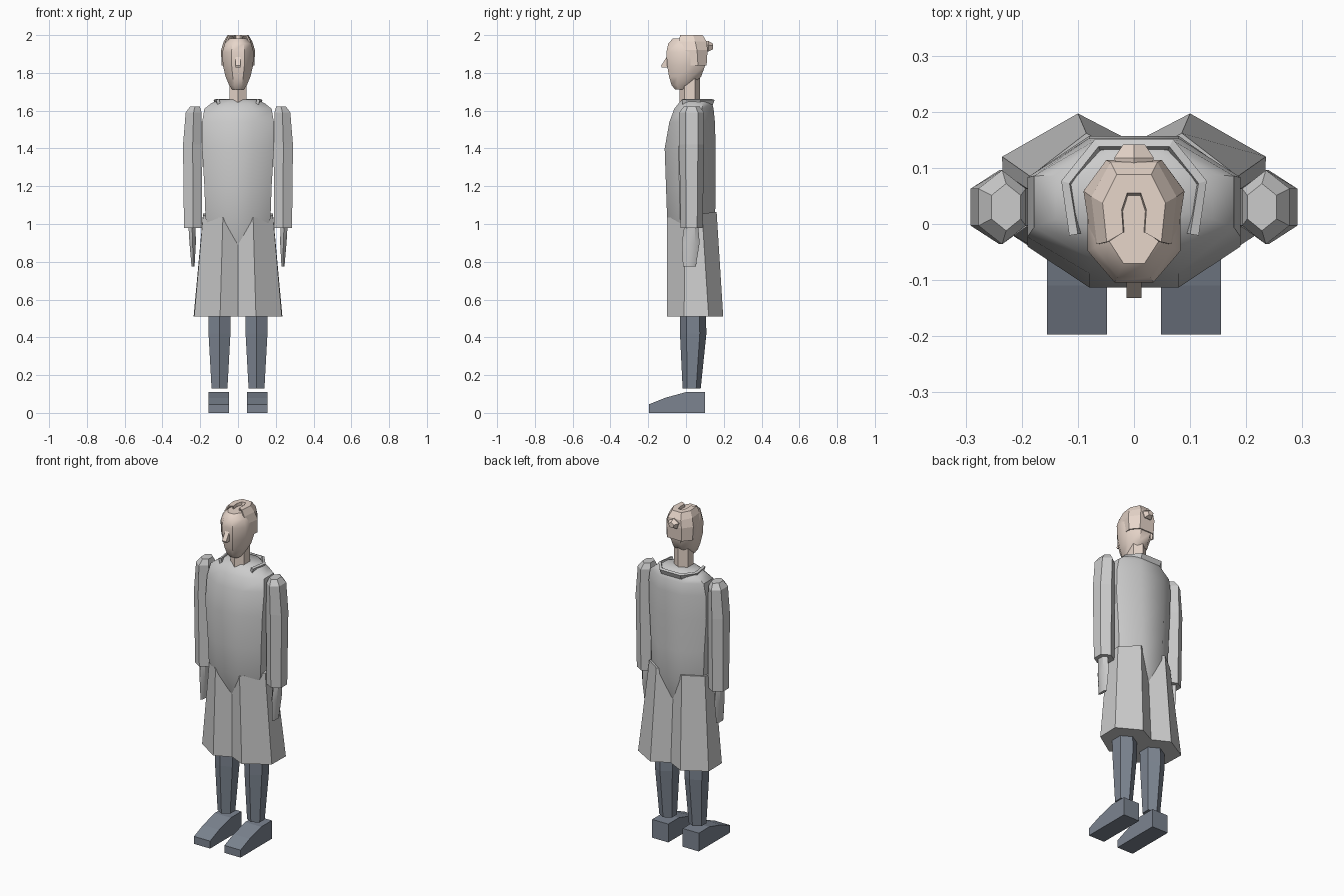
import bpy, bmesh, math

if "Cube" in bpy.data.objects:
    bpy.data.objects.remove(bpy.data.objects["Cube"])


def material(name, rgb):
    m = bpy.data.materials.new(name)
    m.diffuse_color = (*rgb, 1)
    m.use_nodes = True
    m.node_tree.nodes["Principled BSDF"].inputs["Base Color"].default_value = m.diffuse_color
    return m


SKIN = material("skin", (0.80, 0.67, 0.59))
BOOT = material("dark_cloth", (0.20, 0.23, 0.28))


def loft(name, rings, mat=None, closed=True, mirror=False, smooth=None, thick=0):
    """Skin a list of equal-length rings; closed rings get end caps."""
    bm = bmesh.new()
    rows = [[bm.verts.new(p) for p in ring] for ring in rings]
    n = len(rows[0])
    for a, b in zip(rows, rows[1:]):
        for i in range(n if closed else n - 1):
            j = (i + 1) % n
            bm.faces.new((a[i], a[j], b[j], b[i]))
    if closed:
        bm.faces.new(rows[0][::-1])
        bm.faces.new(rows[-1])
    bmesh.ops.recalc_face_normals(bm, faces=bm.faces)
    me = bpy.data.meshes.new(name)
    bm.to_mesh(me)
    bm.free()
    ob = bpy.data.objects.new(name, me)
    bpy.context.collection.objects.link(ob)
    if mat:
        me.materials.append(mat)
    if thick:
        mod = ob.modifiers.new("thickness", 'SOLIDIFY')
        mod.thickness, mod.offset = thick, -1
    if mirror:
        ob.modifiers.new("mirror", 'MIRROR').use_mirror_merge = False
    if smooth:
        bpy.ops.object.select_all(action='DESELECT')
        ob.select_set(True)
        bpy.context.view_layer.objects.active = ob
        bpy.ops.object.shade_smooth_by_angle(angle=math.radians(smooth))
    return ob


def hexagon(cx, cy, z, hx, ry):
    """Six sides, flat to left and right, corner to front and back."""
    angles = [math.radians(30 + 60 * i) for i in range(6)]
    return [(cx + hx / 0.866 * math.cos(a), cy + ry * math.sin(a), z) for a in angles]


def octagon(z, hx, yf, yb):
    """Eight sides spanning +-hx and yf..yb."""
    d = yb - yf
    half = [(0.42 * hx, yf), (hx, yf + 0.27 * d), (hx, yf + 0.71 * d), (0.42 * hx, yb)]
    return [(x, y, z) for x, y in half] + [(-x, y, z) for x, y in half[::-1]]


def horseshoe(z, hx, yf, yb):
    """U-shaped path, open to the front."""
    half = [(0.87 * hx, yf), (hx, yf + 0.58 * (yb - yf)), (0.55 * hx, yb)]
    return [(x, y, z) for x, y in half] + [(-x, y, z) for x, y in half[::-1]]


# Boots: side profile extruded across x
boot = [(-.197, 0), (.10, 0), (.10, .11), (0, .11), (-.11, .08), (-.197, .045)]
loft("boots", [[(x, y, z) for y, z in boot] for x in (.048, .155)], BOOT, mirror=True)

# Lower legs
loft("legs", [hexagon(.098, cy, z, hx, ry) for z, cy, hx, ry in
              [(.13, .030, .042, .048), (.42, .038, .058, .070), (.60, .035, .060, .068)]],
     BOOT, mirror=True)

# Coat skirt: two-lobed outline with notches at front and back centre
def skirt_ring(half, z, tilt):
    full = half + [(-x, y) for x, y in half[-2:0:-1]]
    return [(x, y, z + tilt * y) for x, y in full]

hem = [(0, -.055), (.095, -.10), (.232, -.01), (.235, .12), (.10, .197), (0, .145)]
waist = [(0, -.06), (.08, -.10), (.185, -.005), (.185, .085), (.085, .162), (0, .115)]
loft("coat_skirt", [skirt_ring(hem, .51, 0), skirt_ring(waist, 1.045, .12)])

# Coat body
loft("coat_body", [octagon(*s) for s in
                   [(.86, .10, -.05, .12), (1.03, .172, -.10, .154), (1.2, .178, -.106, .157),
                    (1.4, .190, -.113, .157), (1.54, .190, -.088, .153), (1.61, .178, -.062, .146),
                    (1.64, .140, -.038, .138), (1.66, .095, -.018, .125)]], smooth=40)

# Collar
loft("collar", [horseshoe(*s) for s in [(1.61, .100, -.015, .118), (1.662, .115, -.018, .138)]],
     closed=False, thick=.016)

# Sleeves and hands
loft("sleeves", [hexagon(cx, .03, z, hx, ry) for z, cx, hx, ry in
                 [(.98, .238, .048, .058), (1.42, .240, .051, .066),
                  (1.59, .235, .042, .066), (1.622, .228, .026, .042)]], mirror=True)
loft("hands", [hexagon(cx, cy, z, hx, ry) for z, cx, cy, hx, ry in
               [(.775, .238, .018, .008, .034), (.90, .240, .025, .017, .047),
                (1.0, .244, .028, .019, .036)]], mirror=True, smooth=40)

# Neck
loft("neck", [hexagon(0, .02, z, .045, .055) for z in (1.60, 1.79)], SKIN)

# Head
loft("head", [octagon(*s) for s in
              [(1.712, .032, -.058, .005), (1.735, .047, -.076, .03), (1.78, .066, -.09, .08),
               (1.84, .080, -.10, .102), (1.91, .083, -.104, .105), (1.955, .070, -.094, .098),
               (1.982, .045, -.070, .080)]], SKIN, smooth=45)

# Nose: wedge profile extruded across x
nose = [(-.09, 1.885), (-.102, 1.885), (-.132, 1.838), (-.128, 1.828), (-.09, 1.828)]
loft("nose", [[(x, y, z) for y, z in nose] for x in (-.013, .013)], SKIN)

# Hair shell, swept up around an open crown
loft("hair", [horseshoe(*s) for s in
              [(1.84, .087, .0, .109), (1.92, .090, -.018, .114), (1.965, .076, -.036, .110),
               (2.0, .056, -.032, .088), (2.0, .022, -.015, .055), (1.98, .020, -.015, .050)]],
     SKIN, closed=False, thick=.008)

# Bun at the back of the head
loft("hair_bun", [[(r * math.cos(a), y, 1.938 + .85 * r * math.sin(a))
                   for a in (math.radians(18 + 72 * i) for i in range(5))]
                  for y, r in [(.09, .030), (.118, .037), (.142, .020)]], SKIN)
